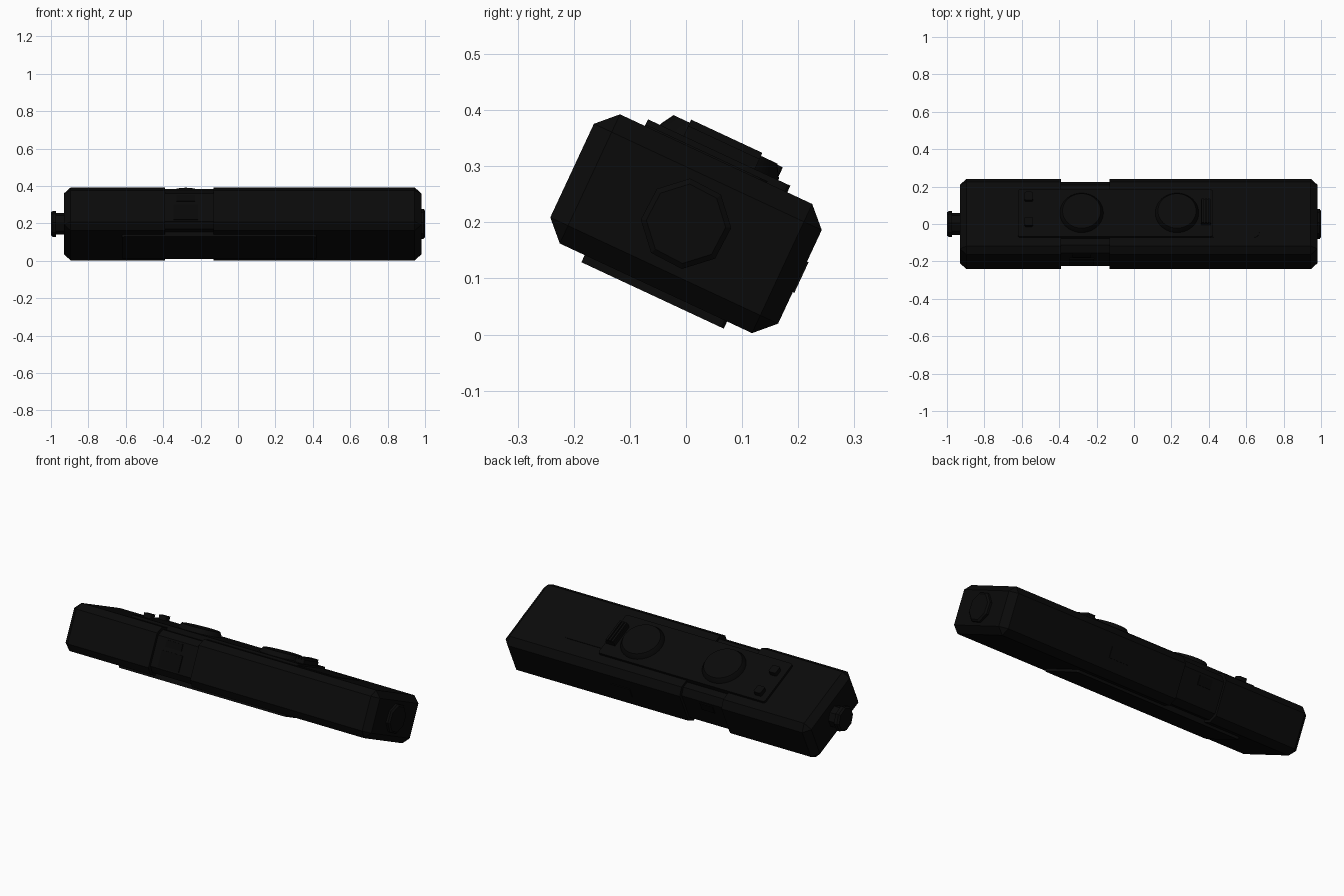
import bpy, bmesh, math
from mathutils import Matrix

if "Cube" in bpy.data.objects:
    bpy.data.objects.remove(bpy.data.objects["Cube"])

# The whole compact camera is tipped about its long axis
TIP = Matrix.Translation((0, 0, 0.1975)) @ Matrix.Rotation(math.radians(-25), 4, 'X')


def material(name, value):
    m = bpy.data.materials.new(name)
    m.diffuse_color = (value, value, value, 1)
    m.use_nodes = True
    m.node_tree.nodes["Principled BSDF"].inputs["Base Color"].default_value = m.diffuse_color
    return m


BLACK = material("black_metal", 0.003)
GLASS = material("dark_glass", 0.0022)


def finish(name, bm, mat=BLACK, smooth=False):
    bmesh.ops.remove_doubles(bm, verts=bm.verts, dist=1e-5)
    bmesh.ops.recalc_face_normals(bm, faces=bm.faces)
    me = bpy.data.meshes.new(name)
    bm.transform(TIP)
    bm.to_mesh(me)
    bm.free()
    me.materials.append(mat)
    ob = bpy.data.objects.new(name, me)
    bpy.context.collection.objects.link(ob)
    if smooth:
        bpy.ops.object.select_all(action='DESELECT')
        ob.select_set(True)
        bpy.context.view_layer.objects.active = ob
        bpy.ops.object.shade_smooth_by_angle(angle=math.radians(35))
    return ob


def loft(name, rings, mat=BLACK, smooth=False):
    bm = bmesh.new()
    loops = [[bm.verts.new(p) for p in r] for r in rings]
    n = len(loops[0])
    for a, b in zip(loops, loops[1:]):
        for i in range(n):
            bm.faces.new((a[i], a[(i + 1) % n], b[(i + 1) % n], b[i]))
    bm.faces.new(loops[0][::-1])
    bm.faces.new(loops[-1])
    return finish(name, bm, mat, smooth)


def octagon(x, a, b, c):
    pts = [(a, b - c), (a - c, b), (c - a, b), (-a, b - c),
           (-a, c - b), (c - a, -b), (a - c, -b), (a, c - b)]
    return [(x, u, v) for u, v in pts]


def circle_x(x, r, n):
    return [(x, r * math.sin(2 * math.pi * i / n + 0.44), r * math.cos(2 * math.pi * i / n + 0.44))
            for i in range(n)]


def circle_v(cx, v, r, n=40):
    return [(cx + r * math.cos(2 * math.pi * i / n), r * math.sin(2 * math.pi * i / n), v)
            for i in range(n)]


def box(name, x, u, v, mat=BLACK, bevel=0.0):
    bm = bmesh.new()
    bmesh.ops.create_cube(bm, size=1)
    size = (x[1] - x[0], u[1] - u[0], v[1] - v[0])
    mid = (sum(x) / 2, sum(u) / 2, sum(v) / 2)
    bm.transform(Matrix.Translation(mid) @ Matrix.Diagonal((*size, 1)))
    if bevel:
        edges = [e for e in bm.edges
                 if abs(e.verts[0].co.z - e.verts[1].co.z) > size[2] * 0.5]
        bmesh.ops.bevel(bm, geom=edges, offset=bevel, segments=3, profile=0.5, affect='EDGES')
    return finish(name, bm, mat)


# Two body shells with chamfered ends, and the narrower inner body between them
A, B, C = 0.224, 0.127, 0.035
for name, end, seam in (("left_shell", -0.93, -0.39), ("right_shell", 0.98, -0.13)):
    s = math.copysign(C, end)
    loft(name, [octagon(end, A - C, B - C, 0), octagon(end - s, A, B, C), octagon(seam, A, B, C)])
loft("inner_body", [octagon(x, 0.209, 0.114, 0.032) for x in (-0.42, -0.10)])

# Top and bottom plates, plus the thin end panel
box("top_plate", (-0.62, 0.42), (-0.14, 0.14), (0.11, 0.14), bevel=0.012)
box("bottom_plate", (-0.62, 0.42), (-0.14, 0.14), (-0.141, -0.11), bevel=0.012)
box("end_panel", (0.40, 0.67), (-0.14, 0.10), (0.12, 0.130), bevel=0.03)

# Two setting dials
for i, cx in enumerate((-0.28, 0.23)):
    loft("dial_%d" % (i + 1), [circle_v(cx, 0.13, 0.117), circle_v(cx, 0.143, 0.116),
                               circle_v(cx, 0.166, 0.102)], smooth=True)

# Ridged slider
for i in range(3):
    x = 0.362 + i * 0.017
    box("slider_ridge_%d" % (i + 1), (x, x + 0.011), (-0.07, 0.07), (0.135, 0.172))
box("slider_base", (0.357, 0.412), (-0.07, 0.07), (0.135, 0.16))

# Small buttons
for i, u in enumerate((-0.058, 0.09)):
    box("button_%d" % (i + 1), (-0.585, -0.54), (u - 0.024, u + 0.024), (0.135, 0.164), bevel=0.008)

# Front windows and rear plate
box("lens_window", (-0.345, -0.215), (-0.214, -0.20), (-0.075, 0.015), GLASS)
box("finder_window", (-0.33, -0.23), (-0.214, -0.20), (0.035, 0.072), GLASS)
box("rear_window", (-0.32, -0.24), (0.20, 0.213), (0.02, 0.07), GLASS)
box("rear_catch", (0.20, 0.32), (0.21, 0.227), (-0.03, 0.03))

# End caps: low round boss on the right, stepped knob on the left
loft("right_boss", [circle_x(0.97, 0.081, 8), circle_x(0.992, 0.081, 8),
                    circle_x(1.0, 0.071, 8)])
loft("left_knob", [circle_x(-0.92, 0.058, 8), circle_x(-0.972, 0.058, 8), circle_x(-0.972, 0.07, 8),
                   circle_x(-0.99, 0.07, 8), circle_x(-1.0, 0.062, 8)])
